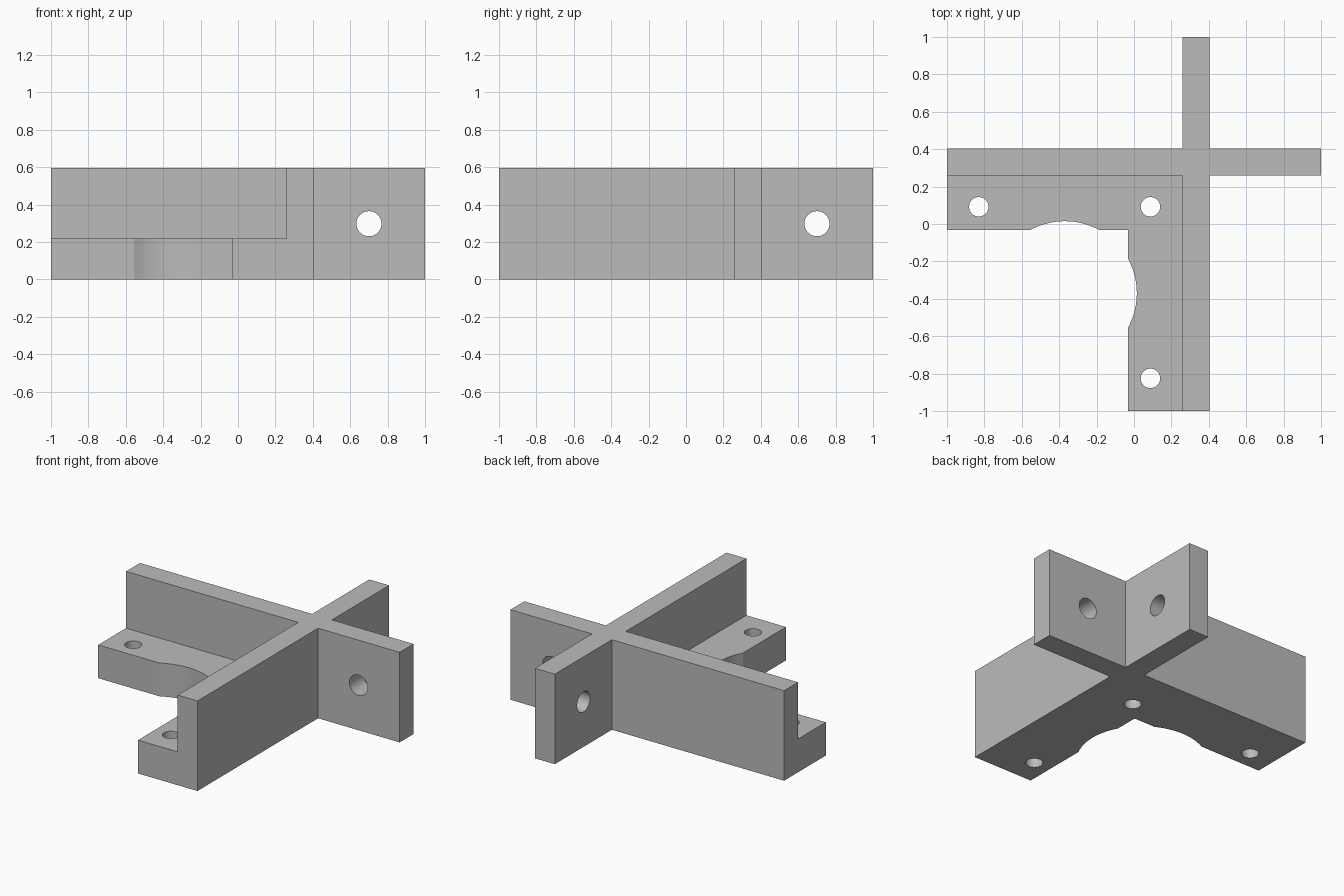
import bpy
import bmesh
from math import pi, radians

cube = bpy.data.objects.get("Cube")
if cube:
    bpy.data.objects.remove(cube, do_unlink=True)

HEIGHT = 0.595
LEDGE_TOP = 0.22
INNER, OUTER = 0.259, 0.404   # faces of the crossing walls
FRONT = -0.031                # free edge of the ledge

grey = bpy.data.materials.new("plain grey")
grey.use_nodes = True
grey.diffuse_color = (0.5, 0.5, 0.5, 1)
grey.node_tree.nodes["Principled BSDF"].inputs["Base Color"].default_value = (0.5, 0.5, 0.5, 1)


def extrude_outline(name, points, z0, z1):
    """Solid prism from a plan outline."""
    bm = bmesh.new()
    face = bm.faces.new([bm.verts.new((x, y, z0)) for x, y in points])
    top = bmesh.ops.extrude_face_region(bm, geom=[face])["geom"]
    verts = [v for v in top if isinstance(v, bmesh.types.BMVert)]
    bmesh.ops.translate(bm, verts=verts, vec=(0, 0, z1 - z0))
    bmesh.ops.recalc_face_normals(bm, faces=bm.faces)
    mesh = bpy.data.meshes.new(name)
    bm.to_mesh(mesh)
    bm.free()
    obj = bpy.data.objects.new(name, mesh)
    bpy.context.collection.objects.link(obj)
    mesh.materials.append(grey)
    return obj


def cylinder(name, radius, location, rotation=(0, 0, 0), sides=48):
    bpy.ops.mesh.primitive_cylinder_add(vertices=sides, radius=radius, depth=1.6,
                                        location=location, rotation=rotation)
    obj = bpy.context.object
    obj.name = name
    obj.data.materials.append(grey)
    return obj


# Cross walls and corner ledge share one plan outline
quarter = [(1, INNER), (1, OUTER), (OUTER, OUTER), (OUTER, 1), (INNER, 1), (INNER, OUTER)]
plan = quarter + [(-1, OUTER), (-1, FRONT), (FRONT, FRONT), (FRONT, -1),
                  (OUTER, -1), (OUTER, INNER)]
bracket = extrude_outline("cross_bracket", plan, 0, HEIGHT)

# Space above the ledge
cutters = [extrude_outline("ledge_clearance",
                           [(-1.2, -1.2), (INNER, -1.2), (INNER, INNER), (-1.2, INNER)],
                           LEDGE_TOP, 1)]

# Round recess biting into both ledge arms
cutters.append(cylinder("round_recess", 0.385, (-0.37, -0.37, 0), sides=128))

# Screw holes down through the ledge
for x, y in [(-0.83, 0.092), (0.088, 0.092), (0.088, -0.825)]:
    cutters.append(cylinder("ledge_hole", 0.052, (x, y, 0)))

# Holes through the two free wall ends
cutters.append(cylinder("right_wall_hole", 0.067, (0.7, 0.9, 0.298), (pi / 2, 0, 0)))
cutters.append(cylinder("back_wall_hole", 0.067, (0.9, 0.7, 0.298), (0, pi / 2, 0)))

bpy.ops.object.select_all(action="DESELECT")
bracket.select_set(True)
bpy.context.view_layer.objects.active = bracket
for cutter in cutters:
    cutter.hide_render = True
    mod = bracket.modifiers.new(cutter.name, "BOOLEAN")
    mod.operation = "DIFFERENCE"
    mod.solver = "EXACT"
    mod.object = cutter
    bpy.ops.object.modifier_apply(modifier=mod.name)
    bpy.data.objects.remove(cutter, do_unlink=True)

bpy.ops.object.shade_smooth_by_angle(angle=radians(25))
